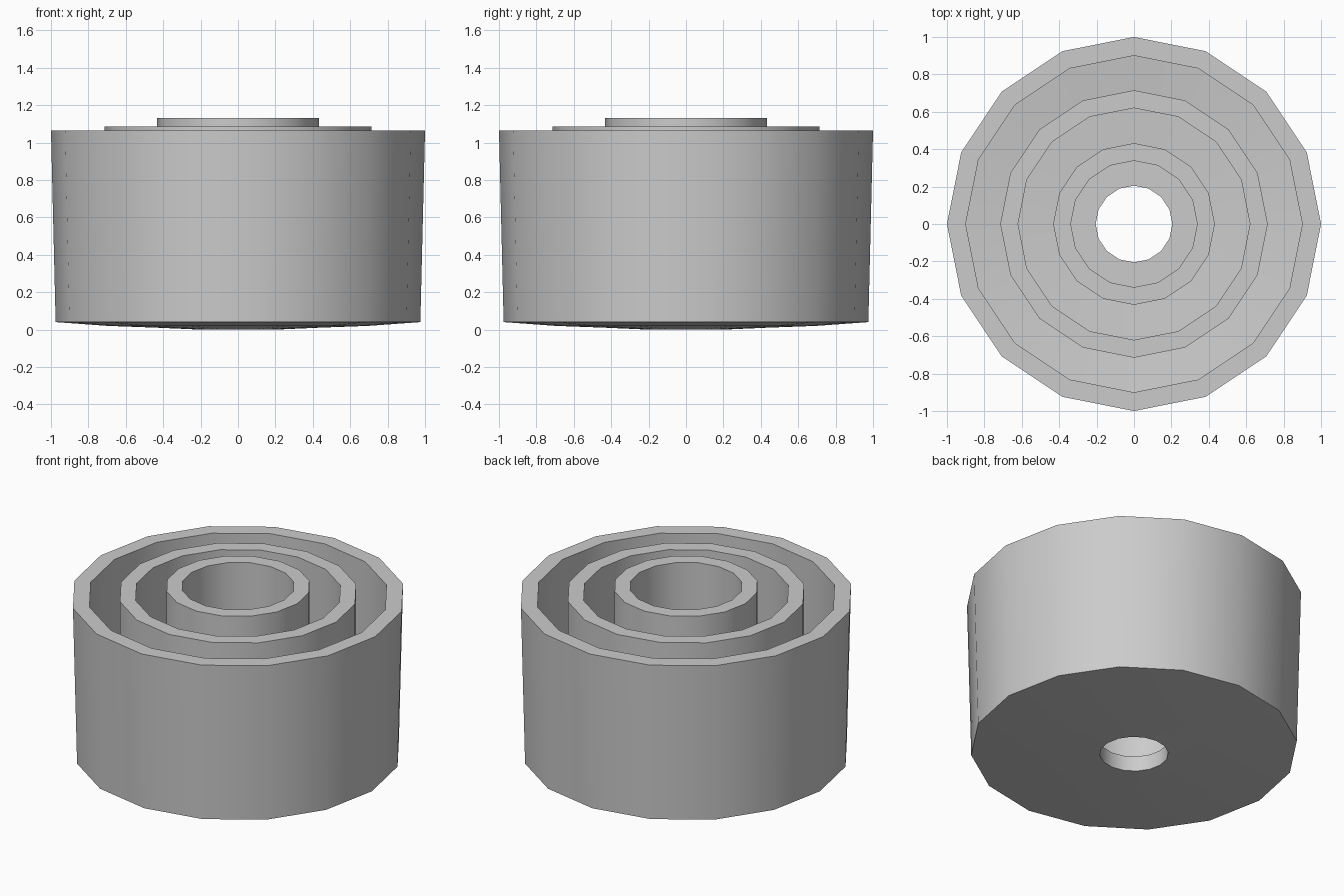
import bpy, bmesh, math

default = bpy.data.objects.get("Cube")
if default:
    bpy.data.objects.remove(default, do_unlink=True)

SIDES = 16

grey = bpy.data.materials.new("plain grey")
grey.use_nodes = True
colour = (0.6, 0.6, 0.6, 1)
grey.diffuse_color = colour
grey.node_tree.nodes["Principled BSDF"].inputs["Base Color"].default_value = colour


def lathe(name, profile):
    """Revolve a closed (radius, height) profile around z."""
    bm = bmesh.new()
    rings = []
    for i in range(SIDES):
        a = math.tau * i / SIDES
        rings.append([bm.verts.new((r * math.cos(a), r * math.sin(a), z)) for r, z in profile])
    n = len(profile)
    for i in range(SIDES):
        here, there = rings[i], rings[(i + 1) % SIDES]
        for j in range(n):
            k = (j + 1) % n
            bm.faces.new((here[j], there[j], there[k], here[k]))
    bmesh.ops.recalc_face_normals(bm, faces=bm.faces)
    mesh = bpy.data.meshes.new(name)
    bm.to_mesh(mesh)
    bm.free()
    mesh.materials.append(grey)
    obj = bpy.data.objects.new(name, mesh)
    bpy.context.collection.objects.link(obj)
    bpy.ops.object.select_all(action="DESELECT")
    obj.select_set(True)
    bpy.context.view_layer.objects.active = obj
    bpy.ops.object.shade_smooth_by_angle(angle=math.radians(30))
    return obj


# Underside dips gently toward the central hole
underside = [(0.205, 0), (0.43, 0.01), (0.7, 0.02), (0.975, 0.04)]
# Tapered outer wall
outer_wall = [(1.0, 1.065), (0.9, 1.065), (0.9, 0.14)]
# Concentric inner walls rising from the floor
middle_wall = [(0.715, 0.12), (0.715, 1.085), (0.62, 1.085), (0.62, 0.12)]
inner_wall = [(0.432, 0.11), (0.432, 1.13), (0.338, 1.13), (0.338, 0.1)]
# Floor edge around the hole
hole_edge = [(0.205, 0.1)]

lathe("ringed_cup", underside + outer_wall + middle_wall + inner_wall + hole_edge)
